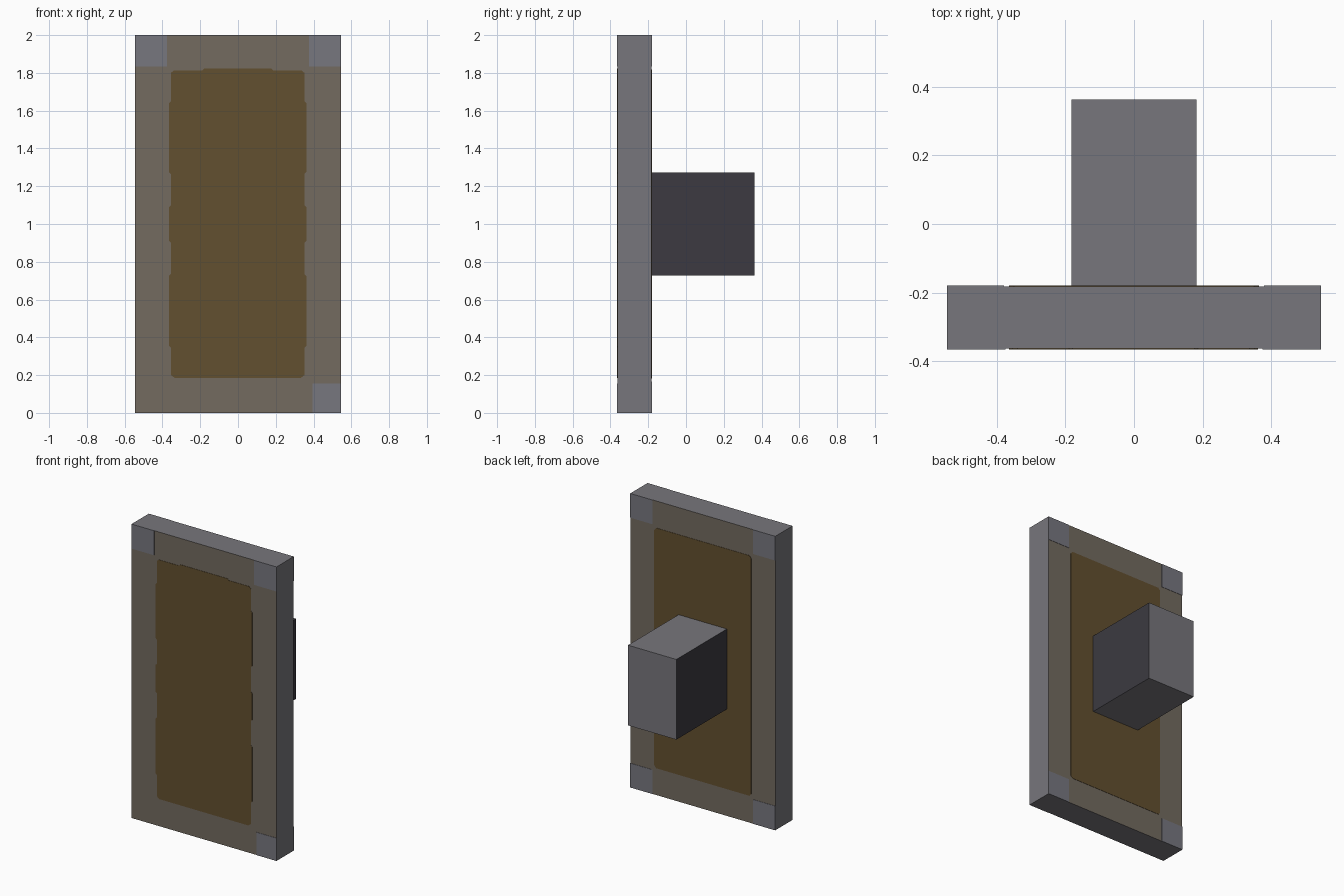
import bpy, bmesh

if "Cube" in bpy.data.objects:
    bpy.data.objects.remove(bpy.data.objects["Cube"])

U = 1 / 11            # one model unit
SKIN = 0.002          # thickness of painted plates
FRONT, BACK = -4 * U, -2 * U


def material(name, rgb):
    m = bpy.data.materials.new(name)
    m.diffuse_color = (*rgb, 1)
    m.use_nodes = True
    m.node_tree.nodes["Principled BSDF"].inputs["Base Color"].default_value = m.diffuse_color
    return m


grey = material("grey", (0.185, 0.182, 0.2))
corner_grey = material("corner grey", (0.185, 0.185, 0.213))
beige = material("dull beige", (0.172, 0.146, 0.117))
brown = material("dark brown", (0.123, 0.079, 0.029))
dark = material("charcoal", (0.045, 0.042, 0.052))


def finish(name, bm, mats, rule=None):
    bmesh.ops.recalc_face_normals(bm, faces=bm.faces)
    if rule:
        for f in bm.faces:
            f.material_index = int(rule(f.normal))
    me = bpy.data.meshes.new(name)
    bm.to_mesh(me)
    bm.free()
    for m in mats:
        me.materials.append(m)
    ob = bpy.data.objects.new(name, me)
    bpy.context.collection.objects.link(ob)
    return ob


def box(name, lo, hi, mats, rule=None):
    bm = bmesh.new()
    bmesh.ops.create_cube(bm, size=1)
    for v in bm.verts:
        v.co = [(a + b) / 2 + c * (b - a) for a, b, c in zip(lo, hi, v.co)]
    return finish(name, bm, mats, rule)


def plate(name, outline, y, mat):
    """Thin painted plate from an x-z outline."""
    bm = bmesh.new()
    face = bm.faces.new([bm.verts.new((x, y, z)) for x, z in outline])
    out = bmesh.ops.extrude_face_region(bm, geom=[face])
    moved = [g for g in out["geom"] if isinstance(g, bmesh.types.BMVert)]
    bmesh.ops.translate(bm, verts=moved, vec=(0, -SKIN if y < -0.3 else SKIN, 0))
    return finish(name, bm, [mat])


# Upright slab: beige front and back, grey edges
box("panel", (-6 * U, FRONT, 0), (6 * U, BACK, 2), [grey, beige],
    lambda n: abs(n.y) > 0.5)

# Block on the back: charcoal left and right sides
box("rear_block", (-2 * U, BACK, 8 * U), (2 * U, 4 * U, 14 * U), [grey, dark],
    lambda n: abs(n.x) > 0.5)

# Front inlay with slightly stepped sides, (half width, height) going up
steps = [(0.335, 0.185), (0.355, 0.2), (0.355, 0.345), (0.365, 0.355),
         (0.365, 0.725), (0.355, 0.735), (0.355, 0.9), (0.365, 0.91),
         (0.365, 1.09), (0.355, 1.1), (0.355, 1.265), (0.365, 1.275),
         (0.365, 1.64), (0.355, 1.65), (0.355, 1.8), (0.34, 1.812),
         (0.19, 1.812), (0.18, 1.822)]
outline = [(x - 0.003, z) for x, z in steps] + [(-x, z) for x, z in reversed(steps)]
plate("front_inlay", outline, FRONT, brown)

# Back inlay with clipped corners
clip = [(0.35, 0.183), (0.365, 0.2), (0.365, 1.8), (0.35, 1.817)]
plate("back_inlay", clip + [(-x, z) for x, z in reversed(clip)], BACK, brown)


# Grey corner patches; the lower left front corner stays beige
def corner(name, sx, top, y, w, h):
    x0, x1 = sx * 6 * U, sx * (6 * U - w)
    z0, z1 = (2, 2 - h) if top else (0, h)
    plate(name, [(x0, z0), (x1, z0), (x1, z1), (x0, z1)], y, corner_grey)


for sx, side in ((-1, "left"), (1, "right")):
    corner(f"front_top_{side}_corner", sx, True, FRONT, 0.17, 0.167)
    for top, level in ((True, "top"), (False, "bottom")):
        corner(f"back_{level}_{side}_corner", sx, top, BACK, 0.167, 0.165)
corner("front_bottom_right_corner", 1, False, FRONT, 0.152, 0.155)
